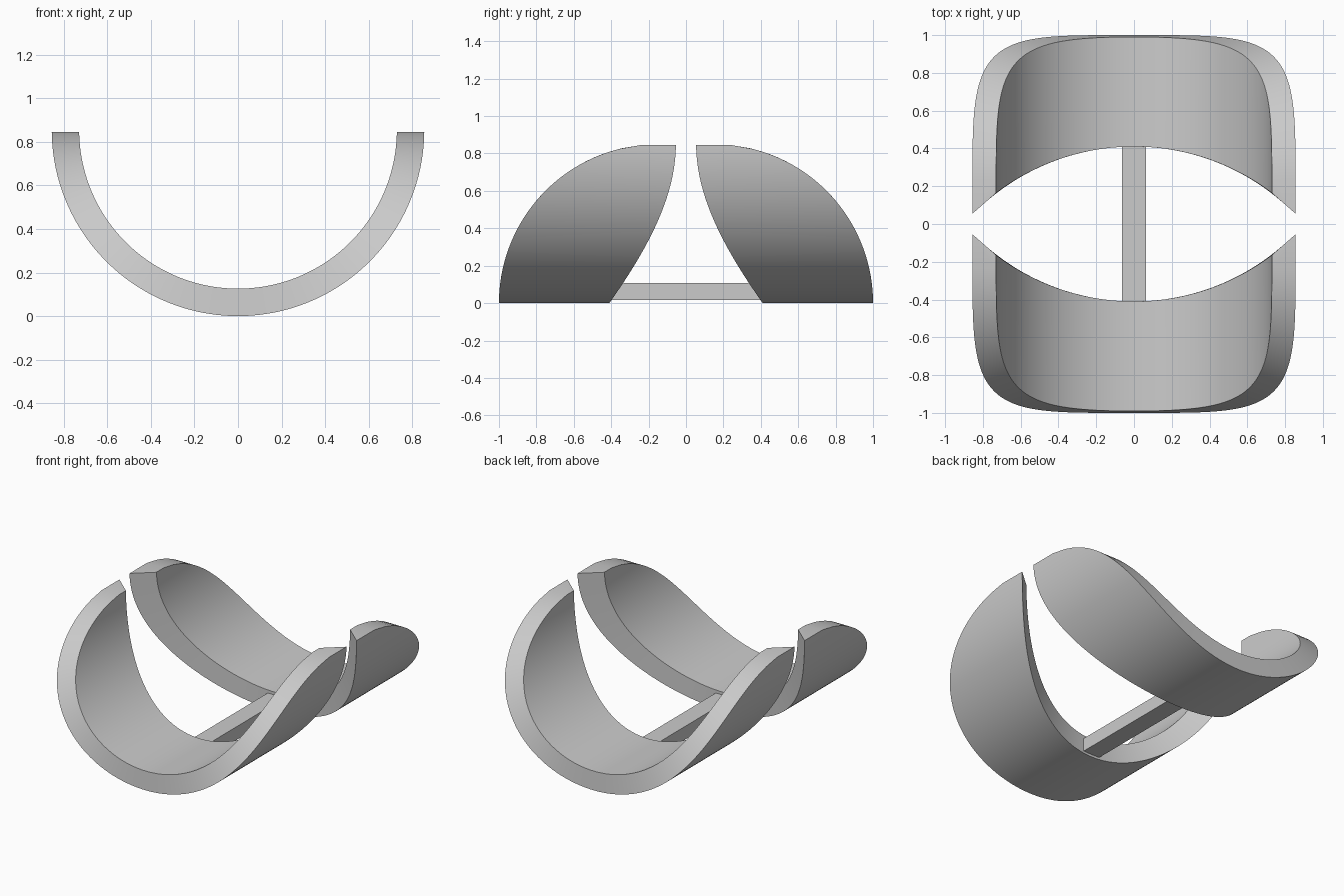
import bpy, bmesh
from math import sqrt, sin, cos, acos, radians

if "Cube" in bpy.data.objects:
    bpy.data.objects.remove(bpy.data.objects["Cube"])

OUTER, INNER = 0.856, 0.73       # radii of the trough
TOP = 0.845                      # height of the flat rim ends
END_R = 0.85                     # rounding of the outer ends, seen from the side
GAP_R = 1.207                    # radius of the arc cut in the middle, seen from above
GAP_DEPTH = 0.41
STEPS = 128

grey = bpy.data.materials.new("light_grey")
grey.use_nodes = True
grey.diffuse_color = (0.6, 0.6, 0.6, 1)
grey.node_tree.nodes["Principled BSDF"].inputs["Base Color"].default_value = (0.6, 0.6, 0.6, 1)


def finish(name, bm):
    bmesh.ops.recalc_face_normals(bm, faces=bm.faces)
    mesh = bpy.data.meshes.new(name)
    bm.to_mesh(mesh)
    bm.free()
    mesh.materials.append(grey)
    obj = bpy.data.objects.new(name, mesh)
    bpy.context.collection.objects.link(obj)
    return obj


def shell_pair(radius, t):
    """Gap-side and end-side points of the trough wall at one radius."""
    angle = t * acos((OUTER - TOP) / radius)
    x, z = radius * sin(angle), OUTER - radius * cos(angle)
    y_gap = GAP_DEPTH - GAP_R + sqrt(GAP_R ** 2 - x ** 2)
    y_end = 1 - END_R + sqrt(max(0, END_R ** 2 - z ** 2))
    return (x, y_gap, z), (x, y_end, z)


def cradle(name, side):
    """Half of the trough: four-cornered sections bridged around the arc."""
    bm = bmesh.new()
    rings = []
    for i in range(STEPS + 1):
        t = 2 * i / STEPS - 1
        gap_o, end_o = shell_pair(OUTER, t)
        gap_i, end_i = shell_pair(INNER, t)
        rings.append([bm.verts.new((x, side * y, z))
                      for x, y, z in (gap_o, end_o, end_i, gap_i)])
    for a, b in zip(rings, rings[1:]):
        for k in range(4):
            n = (k + 1) % 4
            bm.faces.new((a[k], a[n], b[n], b[k]))
    bm.faces.new(rings[0])
    bm.faces.new(rings[-1])
    obj = finish(name, bm)
    bpy.ops.object.select_all(action="DESELECT")
    obj.select_set(True)
    bpy.context.view_layer.objects.active = obj
    bpy.ops.object.shade_smooth_by_angle(angle=radians(30))


cradle("front_cradle", -1)
cradle("back_cradle", 1)

# Bar joining the two cradles along the bottom
bm = bmesh.new()
bmesh.ops.create_cube(bm, size=1)
bmesh.ops.scale(bm, vec=(0.125, 2 * GAP_DEPTH, 0.09), verts=bm.verts)
bmesh.ops.translate(bm, vec=(0, 0, 0.062), verts=bm.verts)
finish("connecting_bar", bm)
